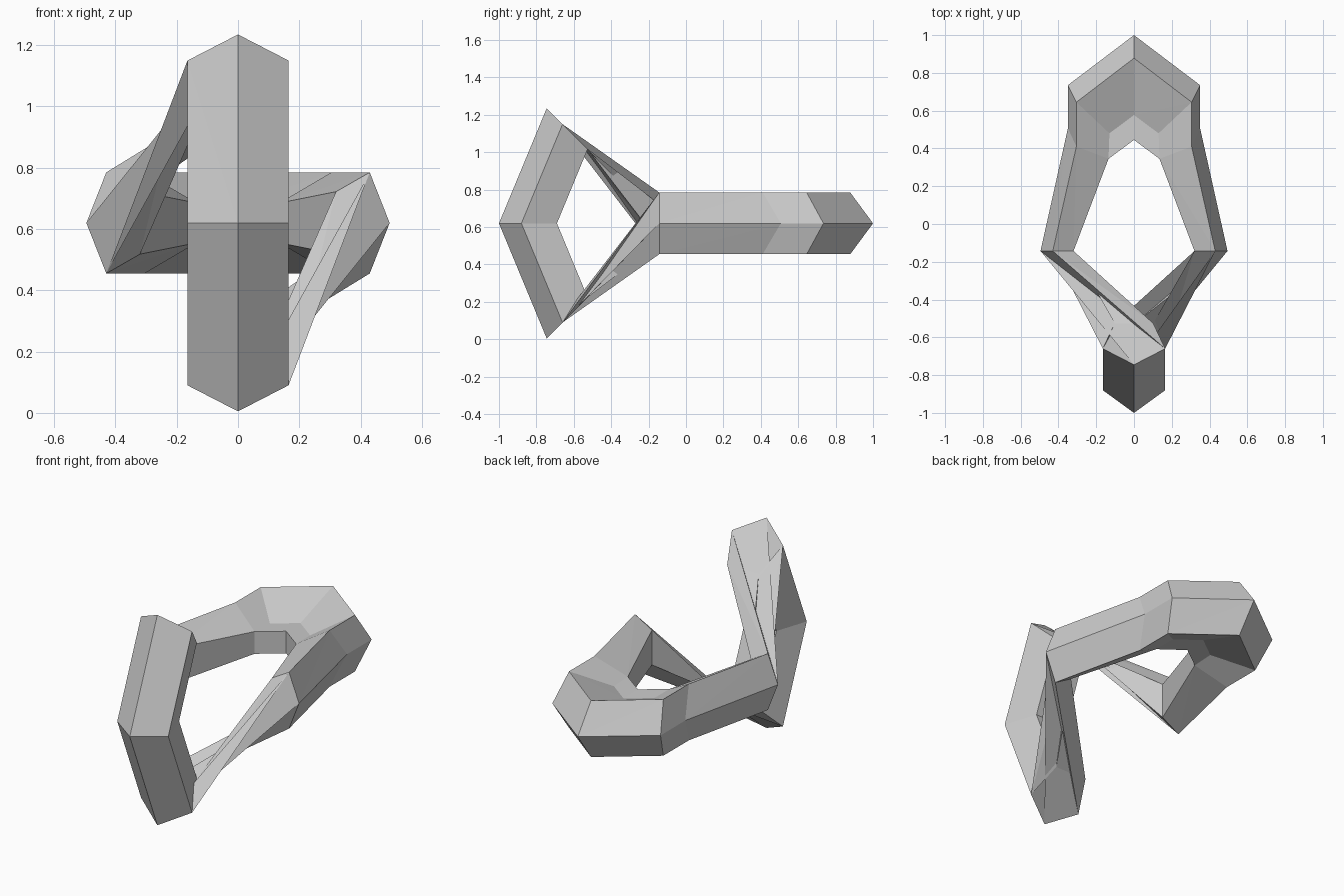
import bpy, bmesh

if "Cube" in bpy.data.objects:
    bpy.data.objects.remove(bpy.data.objects["Cube"])

ZC = 0.62  # height of the loop's mid-plane
bm = bmesh.new()


def vert(x, y, z):
    return bm.verts.new((x, y, z))


# Five-sided ring on the flat back half: outer apex, top, inner top, inner bottom, bottom
def flat_ring(apex, side, inner, inner_h, mirror=1):
    (ax, ay), (sx, sy), (ix, iy) = apex, side, inner
    m = mirror
    return [vert(m * ax, ay, ZC),
            vert(m * sx, sy, ZC + 0.165), vert(m * ix, iy, ZC + inner_h),
            vert(m * ix, iy, ZC - inner_h), vert(m * sx, sy, ZC - 0.165)]


# Five-sided ring on the upright front half: outer apex, +x side, +x inner, -x inner, -x side
def upright_ring(apex, side, inner):
    return [vert(0, *apex), vert(0.165, *side), vert(0.102, *inner),
            vert(-0.102, *inner), vert(-0.165, *side)]


# Skin two rings; the strips follow the twist with a fixed diagonal
def bridge(a, b, strips=range(5)):
    for i in strips:
        j = (i + 1) % 5
        bm.faces.new((a[i], a[j], b[i]))
        bm.faces.new((a[j], b[j], b[i]))


def half(m):
    shoulder = flat_ring((0.495, -0.143), (0.43, -0.143), (0.32, -0.143), 0.102, m)
    waist = flat_ring((0.35, 0.507), (0.305, 0.41), (0.135, 0.345), 0.065, m)
    corner = flat_ring((0.35, 0.735), (0.305, 0.645), (0.13, 0.48), 0.062, m)
    return shoulder, waist, corner


dr, cr, br = half(1)
dl, cl, bl = half(-1)
back = flat_ring((0, 1.0), (0, 0.878), (0, 0.577), 0.062)
low = upright_ring((-0.745, ZC - 0.615), (-0.66, ZC - 0.53), (-0.526, ZC - 0.396))
front = upright_ring((-1.0, ZC), (-0.88, ZC), (-0.69, ZC))
high = upright_ring((-0.745, ZC + 0.615), (-0.66, ZC + 0.53), (-0.526, ZC + 0.396))

# Whole tube sections, including the two twisted arms
for a, b in ((cr, dr), (dr, low), (low, front), (front, high), (high, dl), (dl, cl)):
    bridge(a, b)

# Thick back block, open toward the inside
for a, b in ((cl, bl), (bl, back), (back, br), (br, cr)):
    bridge(a, b, (0, 1, 3, 4))

# Inner step and wall of the back block
top_in, bot_in = vert(0, 0.445, ZC + 0.065), vert(0, 0.445, ZC - 0.065)
for k, v in ((2, top_in), (3, bot_in)):
    bm.faces.new((cl[k], bl[k], back[k], v))
    bm.faces.new((v, back[k], br[k], cr[k]))
bm.faces.new((cl[2], top_in, bot_in, cl[3]))
bm.faces.new((top_in, cr[2], cr[3], bot_in))

bmesh.ops.recalc_face_normals(bm, faces=bm.faces[:])
mesh = bpy.data.meshes.new("twisted_loop")
bm.to_mesh(mesh)
bm.free()
obj = bpy.data.objects.new("twisted_loop", mesh)
bpy.context.collection.objects.link(obj)
